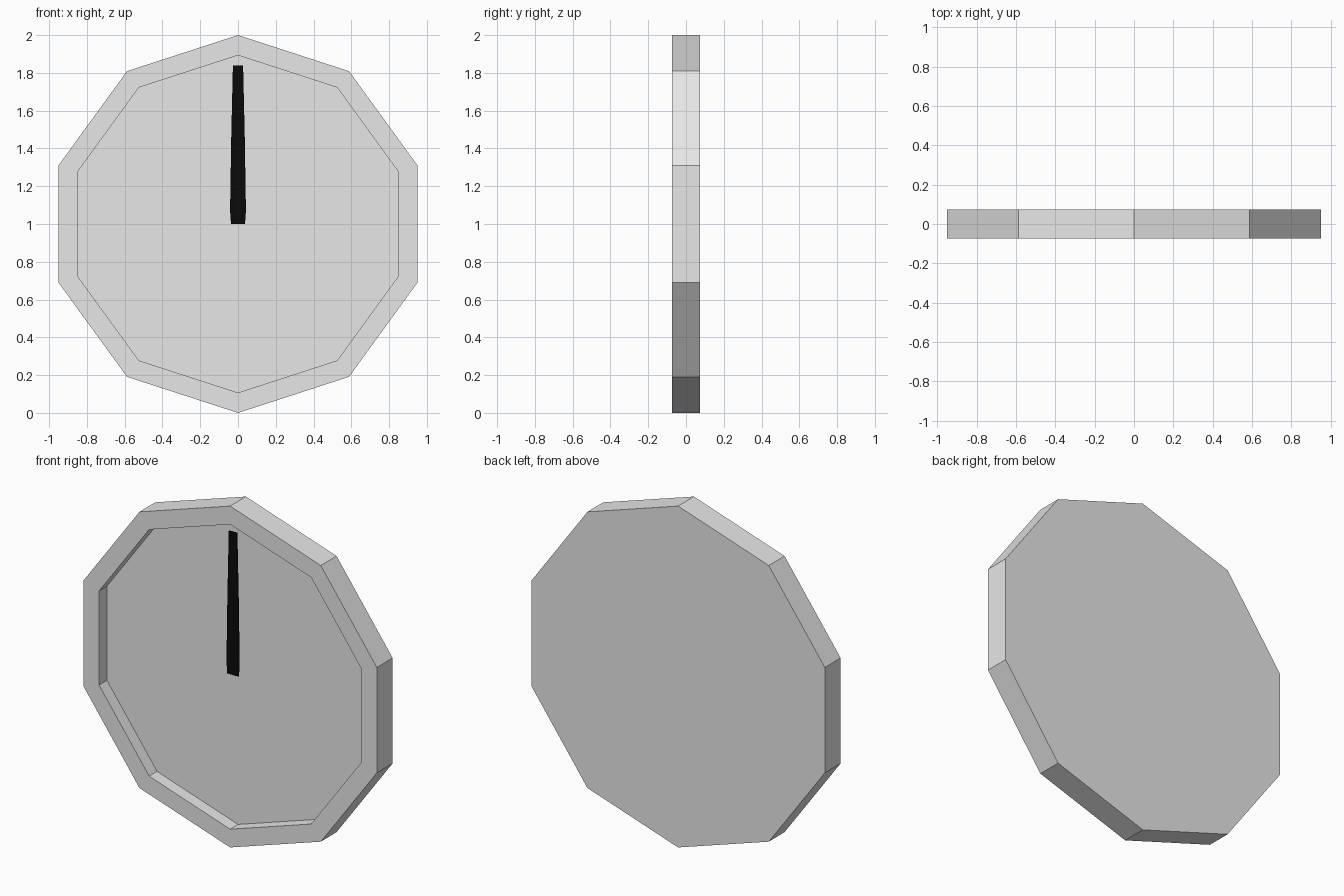
import bpy, bmesh, math
from mathutils import Matrix

cube = bpy.data.objects.get("Cube")
if cube:
    bpy.data.objects.remove(cube, do_unlink=True)

SIDES = 10
HALF_DEPTH = 0.073
RIM_INNER = 0.893
CENTRE_Z = 1.0


def material(name, rgb):
    mat = bpy.data.materials.new(name)
    mat.use_nodes = True
    colour = (*rgb, 1.0)
    mat.diffuse_color = colour
    mat.node_tree.nodes["Principled BSDF"].inputs["Base Color"].default_value = colour
    return mat


def make_object(name, bm, mat):
    bmesh.ops.recalc_face_normals(bm, faces=bm.faces[:])
    mesh = bpy.data.meshes.new(name)
    bm.to_mesh(mesh)
    bm.free()
    mesh.materials.append(mat)
    obj = bpy.data.objects.new(name, mesh)
    bpy.context.collection.objects.link(obj)
    return obj


def ring(bm, radius, y):
    # Decagon loop in the xz plane with a corner at the top
    angles = [2 * math.pi * i / SIDES for i in range(SIDES)]
    return [bm.verts.new((radius * math.sin(a), y, CENTRE_Z + radius * math.cos(a)))
            for a in angles]


grey = material("light grey", (0.8, 0.8, 0.8))
black = material("black", (0.003, 0.003, 0.003))

# Dial case: solid back, raised rim and recessed face
bm = bmesh.new()
loops = [ring(bm, 1.0, HALF_DEPTH), ring(bm, 1.0, -HALF_DEPTH),
         ring(bm, RIM_INNER, -HALF_DEPTH), ring(bm, RIM_INNER, 0.0)]
for a, b in zip(loops, loops[1:]):
    for i in range(SIDES):
        j = (i + 1) % SIDES
        bm.faces.new((a[i], a[j], b[j], b[i]))
bm.faces.new(loops[0])
bm.faces.new(loops[-1])
make_object("dial_case", bm, grey)

# Pointer: thin tapered plate floating just in front of the dial face
bm = bmesh.new()
half_profile = [(0.037, 1.0), (0.042, 1.07), (0.036, 1.45), (0.027, 1.84)]
outline = half_profile + [(-x, z) for x, z in reversed(half_profile)]
face = bm.faces.new([bm.verts.new((x, -0.047, z)) for x, z in outline])
extruded = bmesh.ops.extrude_face_region(bm, geom=[face], use_keep_orig=True)
moved = [g for g in extruded["geom"] if isinstance(g, bmesh.types.BMVert)]
bmesh.ops.translate(bm, verts=moved, vec=(0, 0.003, 0))
make_object("pointer", bm, black)
